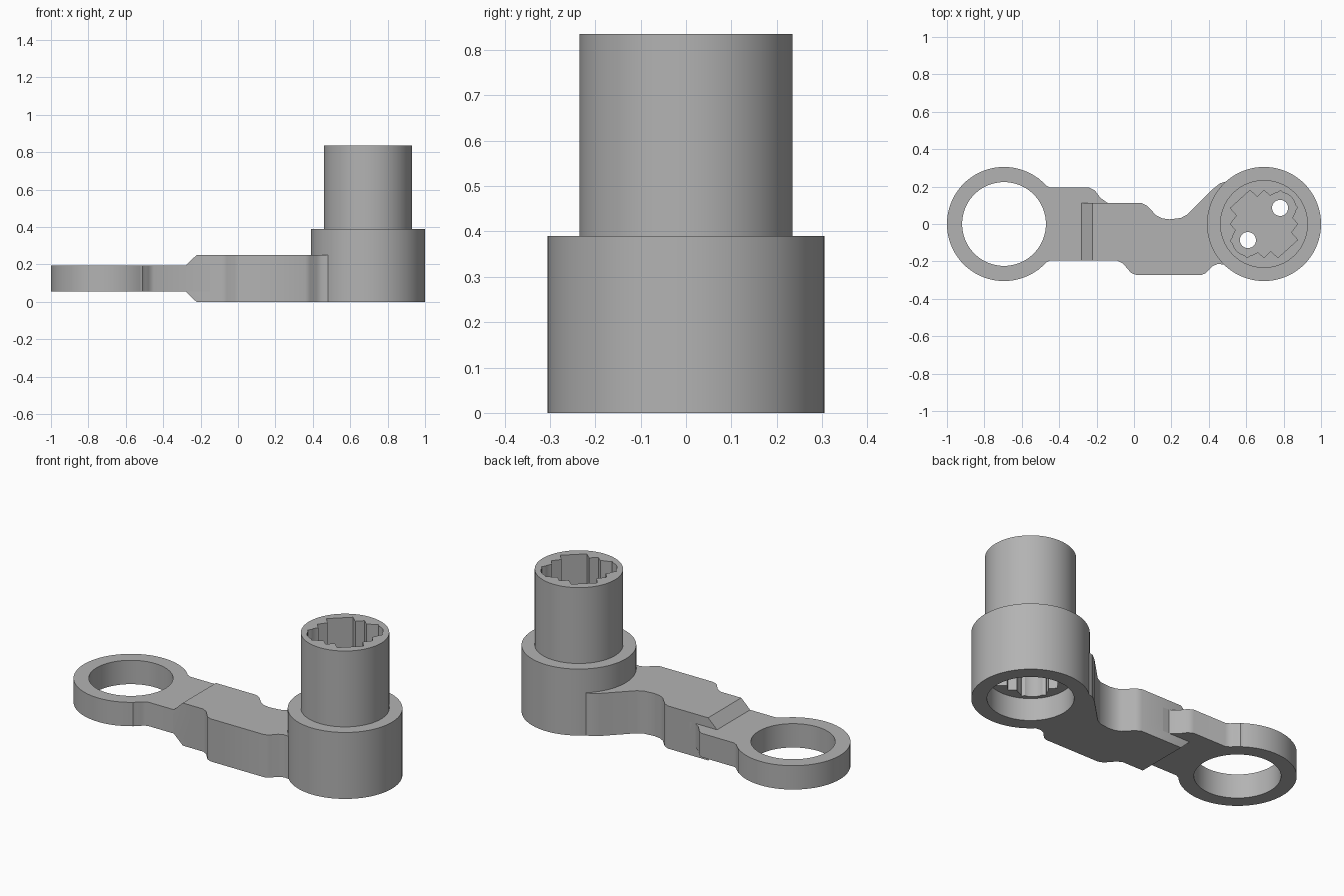
import bpy, bmesh, math

if "Cube" in bpy.data.objects:
    bpy.data.objects.remove(bpy.data.objects["Cube"])

grey = bpy.data.materials.new("plain grey")
grey.use_nodes = True
GREY = (0.45, 0.45, 0.45, 1)
grey.diffuse_color = GREY
grey.node_tree.nodes["Principled BSDF"].inputs["Base Color"].default_value = GREY

HUB_X, RING_X = 0.695, -0.695
RADIUS, BORE = 0.305, 0.224


def prism(name, outline, low, high, sideways=False):
    """Extrude an outline up z, or an x-z profile along y when sideways."""
    bm = bmesh.new()
    verts = [bm.verts.new((a, low, b) if sideways else (a, b, low)) for a, b in outline]
    face = bm.faces.new(verts)
    grown = bmesh.ops.extrude_face_region(bm, geom=[face])["geom"]
    shift = (0, high - low, 0) if sideways else (0, 0, high - low)
    bmesh.ops.translate(bm, vec=shift, verts=[v for v in grown if isinstance(v, bmesh.types.BMVert)])
    bmesh.ops.recalc_face_normals(bm, faces=bm.faces)
    mesh = bpy.data.meshes.new(name)
    bm.to_mesh(mesh)
    bm.free()
    mesh.materials.append(grey)
    obj = bpy.data.objects.new(name, mesh)
    bpy.context.collection.objects.link(obj)
    return obj


def disc(name, x, y, radius, low, high, sides=96):
    turn = [2 * math.pi * i / sides for i in range(sides)]
    return prism(name, [(x + radius * math.cos(t), y + radius * math.sin(t)) for t in turn], low, high)


def combine(obj, tool, operation):
    """Apply a boolean and discard the tool."""
    tool.hide_render = True
    mod = obj.modifiers.new("combine", "BOOLEAN")
    mod.operation, mod.solver, mod.object = operation, "EXACT", tool
    bpy.ops.object.select_all(action="DESELECT")
    bpy.context.view_layer.objects.active = obj
    obj.select_set(True)
    bpy.ops.object.modifier_apply(modifier=mod.name)
    bpy.data.objects.remove(tool)


def socket(low, high):
    """Toothed socket with two round lobes."""
    half = [(0.09, 0.18), (0.04, 0.145), (0, 0.18), (-0.035, 0.145), (-0.075, 0.18),
            (-0.18, 0.085), (-0.145, 0.045), (-0.18, 0), (-0.145, -0.04), (-0.18, -0.09)]
    star = half + [(-x, -y) for x, y in half]
    cutter = prism("socket_cutter", [(HUB_X + x, y) for x, y in star], low, high)
    for side in (1, -1):
        lobe = disc("lobe", HUB_X + side * 0.086, side * 0.086, 0.083, low, high, 48)
        combine(cutter, lobe, "UNION")
    return cutter


# Flat ring with its neck
ring = disc("ring_end", RING_X, 0, RADIUS, 0.055, 0.195)
neck = [(-0.65, -0.26), (-0.51, -0.245), (-0.485, -0.215), (-0.45, -0.195), (-0.15, -0.195),
        (-0.15, 0.115), (-0.18, 0.14), (-0.21, 0.18), (-0.24, 0.195), (-0.45, 0.195),
        (-0.485, 0.215), (-0.51, 0.245), (-0.65, 0.26)]
combine(ring, prism("neck", neck, 0.055, 0.195), "UNION")
neck_tip = prism("neck_tip", [(-0.2, 0), (-0.1, 0), (-0.1, 0.112), (-0.14, 0.112), (-0.18, 0.14)], 0.055, 0.195)
combine(ring, neck_tip, "UNION")
combine(ring, disc("ring_bore", RING_X, 0, BORE, -0.1, 0.5), "DIFFERENCE")

# Thick cranked arm with ramps at its thin end
outline = [(-0.285, -0.195), (-0.09, -0.195), (-0.06, -0.21), (-0.015, -0.262), (0.015, -0.273),
           (0.36, -0.273), (0.385, -0.262), (0.42, -0.225), (0.45, -0.213), (0.485, -0.218),
           (0.6, -0.2), (0.6, 0.2), (0.49, 0.226), (0.46, 0.218), (0.425, 0.19), (0.285, 0.05),
           (0.25, 0.032), (0.19, 0.025), (0.15, 0.03), (0.12, 0.045), (0.07, 0.097), (0.04, 0.112),
           (-0.285, 0.112)]
arm = prism("cranked_arm", outline, 0, 0.25)
side = [(-0.285, 0.06), (-0.222, -0.05 + 0.05), (-0.222, -0.1), (0.8, -0.1), (0.8, 0.4),
        (-0.222, 0.4), (-0.222, 0.25), (-0.285, 0.19)]
combine(arm, prism("ramp_profile", side, -0.5, 0.5, True), "INTERSECT")
combine(arm, disc("arm_clearance", HUB_X, 0, 0.26, -0.1, 0.5), "DIFFERENCE")

# Hub with an open bore, a lower socket and two through holes
hub = disc("hub", HUB_X, 0, RADIUS, 0, 0.39)
combine(hub, disc("hub_bore", HUB_X, 0, BORE, -0.1, 0.13), "DIFFERENCE")
combine(hub, socket(0.1, 0.33), "DIFFERENCE")
for s in (1, -1):
    hole = disc("pin_hole", HUB_X + s * 0.086, s * 0.086, 0.043, 0.2, 0.5, 32)
    combine(hub, hole, "DIFFERENCE")

# Upright post with the upper socket
post = disc("post", HUB_X, 0, 0.235, 0.39, 0.835)
combine(post, socket(0.3, 0.95), "DIFFERENCE")

for part in (ring, arm, hub, post):
    bpy.ops.object.select_all(action="DESELECT")
    part.select_set(True)
    bpy.context.view_layer.objects.active = part
    bpy.ops.object.shade_smooth_by_angle(angle=math.radians(30))
